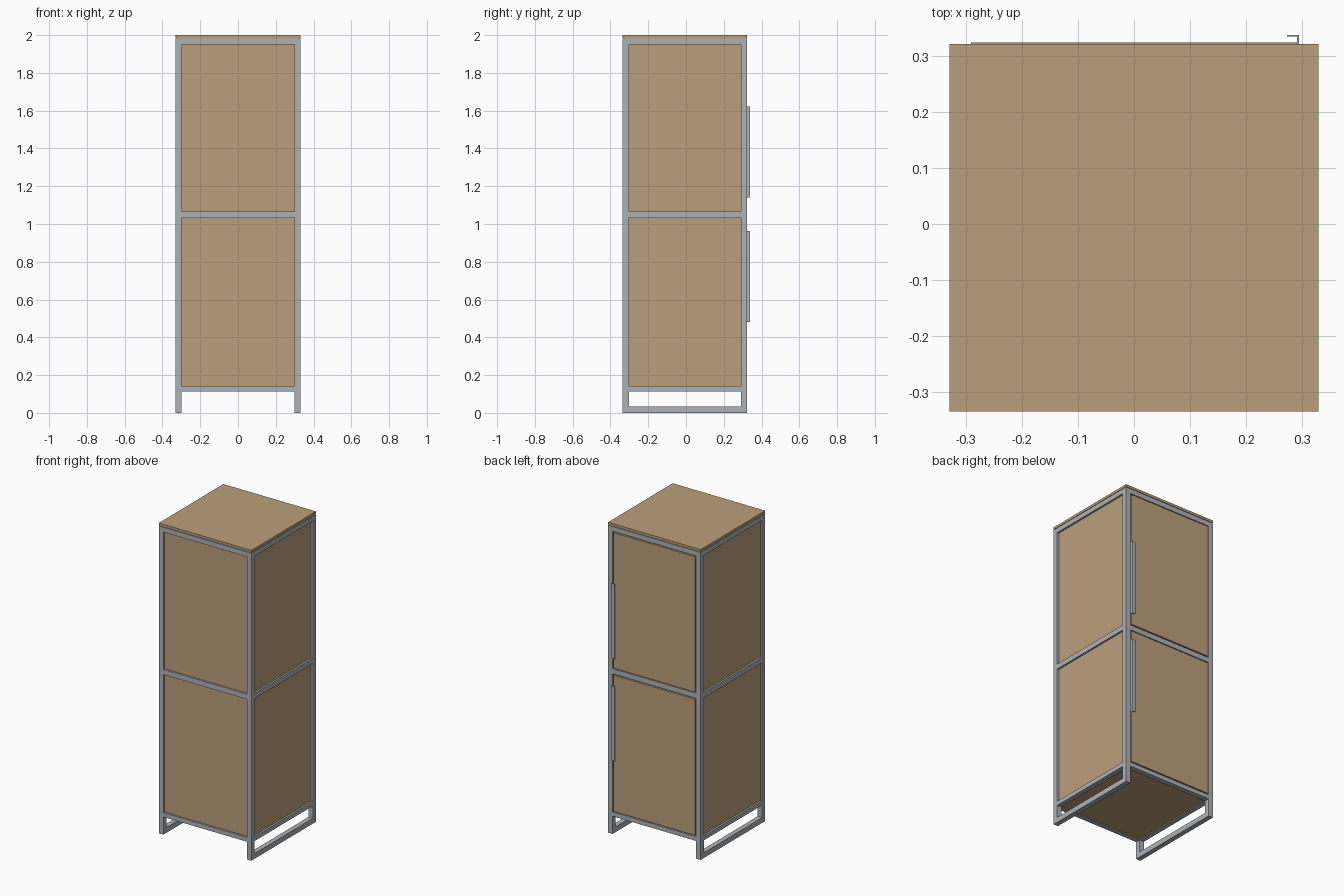
import bpy

if "Cube" in bpy.data.objects:
    bpy.data.objects.remove(bpy.data.objects["Cube"])


def material(name, rgb):
    m = bpy.data.materials.new(name)
    m.diffuse_color = (*rgb, 1)
    m.use_nodes = True
    m.node_tree.nodes["Principled BSDF"].inputs["Base Color"].default_value = m.diffuse_color
    return m


WOOD = material("tan wood", (0.50, 0.35, 0.20))
STEEL = material("grey steel", (0.42, 0.45, 0.47))


def box(name, x, y, z, mat):
    """Box from (min, max) ranges on each axis."""
    corners = [(a, b, c) for a in x for b in y for c in z]
    faces = [(0, 1, 3, 2), (4, 6, 7, 5), (0, 4, 5, 1),
             (2, 3, 7, 6), (0, 2, 6, 4), (1, 5, 7, 3)]
    mesh = bpy.data.meshes.new(name)
    mesh.from_pydata(corners, [], faces)
    mesh.materials.append(mat)
    ob = bpy.data.objects.new(name, mesh)
    bpy.context.collection.objects.link(ob)
    return ob


W = 0.33                    # half width
F, B = -0.335, 0.322        # front and back
T = 0.032                   # tube size
TOP = 1.981                 # top of the frame
R = 0.012                   # panel recess
P = 0.016                   # panel thickness
rails = {"bottom": (0.114, 0.142), "middle": (1.032, 1.065), "top": (1.950, TOP)}
bays = {"lower": (0.142, 1.032), "upper": (1.065, 1.950)}
sides = {"left": (-W, -W + T), "right": (W - T, W)}
ends = {"front": (F, F + T), "back": (B - T, B)}
inner_x, inner_y = (-W + T, W - T), (F + T, B - T)

# Corner posts
for s, xr in sides.items():
    for e, yr in ends.items():
        box(f"{e}_{s}_post", xr, yr, (0, TOP), STEEL)

# Horizontal rails around the body
for level, zr in rails.items():
    for s, xr in sides.items():
        box(f"{s}_{level}_rail", xr, inner_y, zr, STEEL)
    for e, yr in ends.items():
        box(f"{e}_{level}_rail", inner_x, yr, zr, STEEL)

# Floor runners under each side
for s, xr in sides.items():
    box(f"{s}_floor_runner", xr, inner_y, (0, 0.034), STEEL)

# Recessed front and side panels, back doors and handles
for bay, zr in bays.items():
    box(f"{bay}_front_panel", inner_x, (F + R, F + R + P), zr, WOOD)
    box(f"{bay}_left_panel", (-W + R, -W + R + P), inner_y, zr, WOOD)
    box(f"{bay}_right_panel", (W - R - P, W - R), inner_y, zr, WOOD)

    box(f"{bay}_door", (-0.291, 0.291), (B - P, B + 0.002),
        (zr[0] + 0.006, zr[1] - 0.006), WOOD)
    hz = (0.48, 0.962) if bay == "lower" else (1.14, 1.622)
    box(f"{bay}_handle_stem", (0.291, 0.2945), (B - P, 0.338), hz, STEEL)
    box(f"{bay}_handle_grip", (0.273, 0.291), (0.335, 0.338), hz, STEEL)

# Floor, shelf and top boards
box("floor_board", inner_x, inner_y, (0.120, 0.136), WOOD)
box("middle_shelf", inner_x, inner_y, (1.040, 1.056), WOOD)
box("top_spacer", (-W + 0.006, W - 0.006), (F + 0.006, B - 0.006),
    (TOP - 0.001, 1.985), WOOD)
box("top_board", (-W, W), (F, B), (1.984, 2.0), WOOD)
